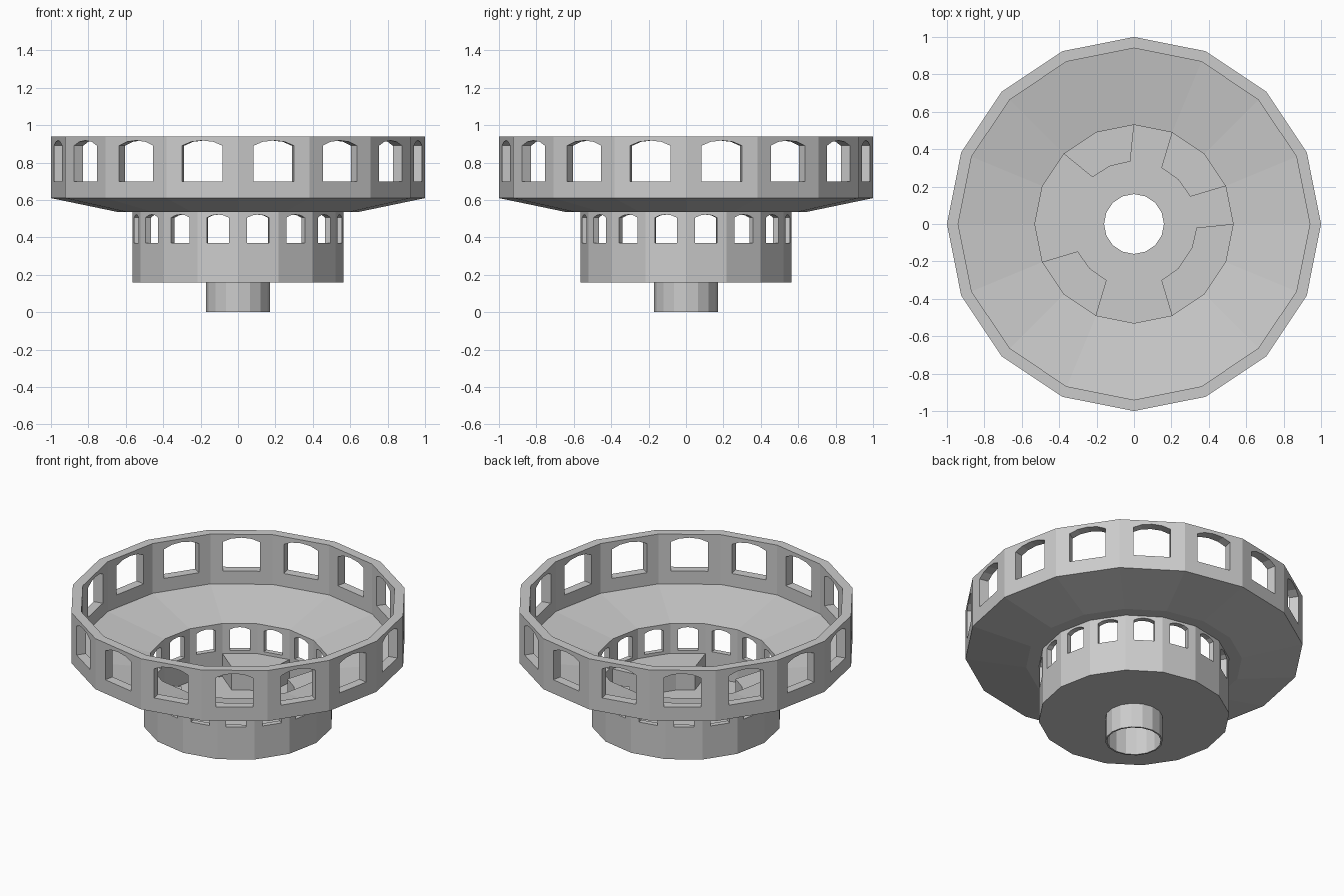
import bpy
import bmesh
from math import sin, cos, pi, radians
from mathutils import Matrix, Vector

SIDES = 16
STEP = 2 * pi / SIDES

cube = bpy.data.objects.get("Cube")
if cube:
    bpy.data.objects.remove(cube, do_unlink=True)

# Single grey finish
grey = bpy.data.materials.new("light_grey")
grey.use_nodes = True
COLOUR = (0.6, 0.6, 0.6, 1)
grey.diffuse_color = COLOUR
grey.node_tree.nodes["Principled BSDF"].inputs["Base Color"].default_value = COLOUR


def finish(bm, name):
    bmesh.ops.recalc_face_normals(bm, faces=bm.faces)
    mesh = bpy.data.meshes.new(name)
    bm.to_mesh(mesh)
    bm.free()
    mesh.materials.append(grey)
    obj = bpy.data.objects.new(name, mesh)
    bpy.context.collection.objects.link(obj)
    return obj


def lathe(name, profile):
    """Revolve a closed (radius, height) profile into a faceted ring."""
    bm = bmesh.new()
    rings = [[bm.verts.new((r * cos(i * STEP), r * sin(i * STEP), z))
              for r, z in profile] for i in range(SIDES)]
    n = len(profile)
    for i in range(SIDES):
        a, b = rings[i], rings[(i + 1) % SIDES]
        for j in range(n):
            k = (j + 1) % n
            bm.faces.new((a[j], b[j], b[k], a[k]))
    return finish(bm, name)


def prism(bm, bottom, offset):
    """Extrude a polygon by an offset into a closed solid."""
    low = [bm.verts.new(p) for p in bottom]
    high = [bm.verts.new(p + offset) for p in bottom]
    bm.faces.new(low)
    bm.faces.new(high)
    for i in range(len(low)):
        j = (i + 1) % len(low)
        bm.faces.new((low[i], low[j], high[j], high[i]))


def cut_windows(wall, inner, depth, half, sill, spring, crown):
    """Cut one arched window through the middle of each wall panel."""
    rise = crown - spring
    shape = [(-half, sill), (half, sill), (half, spring),
             (half * 0.55, spring + rise * 0.75), (0, crown),
             (-half * 0.55, spring + rise * 0.75), (-half, spring)]
    bm = bmesh.new()
    for i in range(SIDES):
        turn = Matrix.Rotation((i + 0.5) * STEP, 3, 'Z')
        outline = [turn @ Vector((inner, u, z)) for u, z in shape]
        prism(bm, outline, turn @ Vector((depth, 0, 0)))
    cutter = finish(bm, "window_cutter")
    cutter.hide_render = True
    mod = wall.modifiers.new("windows", 'BOOLEAN')
    mod.operation = 'DIFFERENCE'
    mod.solver = 'EXACT'
    mod.object = cutter
    bpy.context.view_layer.objects.active = wall
    bpy.ops.object.modifier_apply(modifier=mod.name)
    bpy.data.objects.remove(cutter, do_unlink=True)


# Upper ring wall with large arched windows
upper_wall = lathe("upper_wall", [(0.94, 0.61), (1, 0.61), (1, 0.94), (0.94, 0.94)])
cut_windows(upper_wall, 0.85, 0.25, 0.11, 0.70, 0.89, 0.918)

# Shallow dish joining the two rings
lathe("dish", [(0.565, 0.535), (0.64, 0.535), (1, 0.61), (0.94, 0.615), (0.53, 0.545)])

# Lower ring wall with small arched windows
lower_wall = lathe("lower_wall", [(0.53, 0.16), (0.565, 0.16), (0.565, 0.54), (0.53, 0.545)])
cut_windows(lower_wall, 0.46, 0.17, 0.06, 0.37, 0.505, 0.522)

# Floor and the open pipe below it
lathe("floor", [(0.16, 0.16), (0.53, 0.16), (0.53, 0.2), (0.16, 0.2)])
lathe("pipe", [(0.16, 0), (0.17, 0), (0.17, 0.16), (0.16, 0.16)])


# Curved benches against the lower wall
def bench(name, first, panels):
    angles = [(first + i) * STEP for i in range(panels + 1)]
    inner = angles[:]
    inner[0] += radians(3.4)
    inner[-1] -= radians(3.4)
    outline = [Vector((0.53 * cos(a), 0.53 * sin(a), 0.2)) for a in angles]
    outline += [Vector((0.335 * cos(a), 0.335 * sin(a), 0.2)) for a in reversed(inner)]
    bm = bmesh.new()
    prism(bm, outline, Vector((0, 0, 0.15)))
    finish(bm, name)


bench("back_left_bench", 1, 2)
bench("back_right_bench", 4, 2)
bench("front_right_bench", 9, 2)
bench("front_left_bench", 13, 3)
